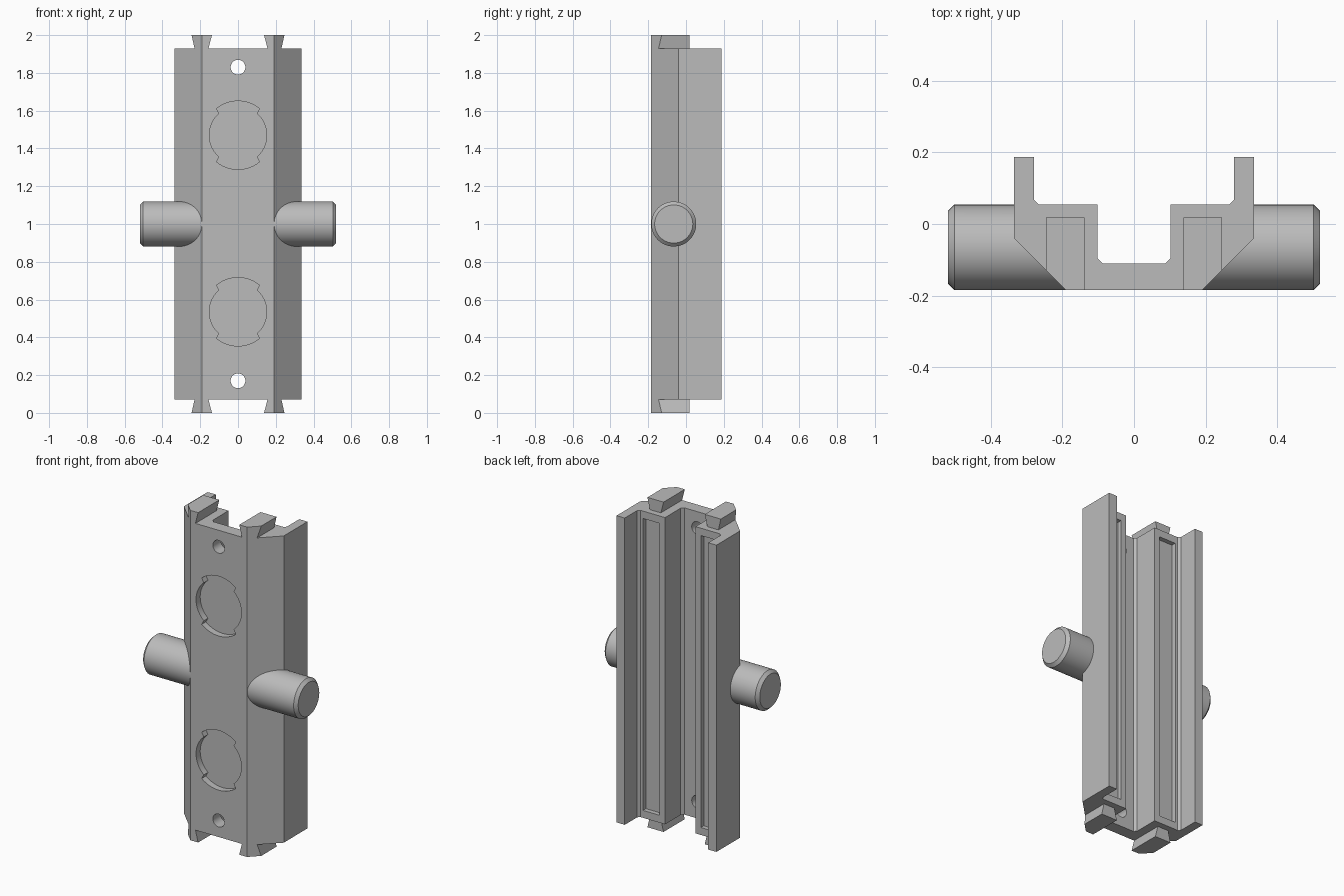
import bpy, bmesh, math
from mathutils import Vector, Matrix

cube = bpy.data.objects.get("Cube")
if cube:
    bpy.data.objects.remove(cube, do_unlink=True)

GREY = (0.5, 0.5, 0.5, 1)
mat = bpy.data.materials.new("plain grey")
mat.use_nodes = True
mat.diffuse_color = GREY
mat.node_tree.nodes["Principled BSDF"].inputs["Base Color"].default_value = GREY

HALF, BODY_BOTTOM, BODY_TOP = 0.335, 0.07, 1.93
FRONT, BACK = -0.185, 0.187


def finish(name, bm):
    bmesh.ops.recalc_face_normals(bm, faces=bm.faces)
    mesh = bpy.data.meshes.new(name)
    bm.to_mesh(mesh)
    bm.free()
    mesh.materials.append(mat)
    ob = bpy.data.objects.new(name, mesh)
    bpy.context.collection.objects.link(ob)
    return ob


def prism(points, axis, start, end):
    """Extrude a flat outline along y or z."""
    bm = bmesh.new()
    if axis == "z":
        verts = [bm.verts.new((a, b, start)) for a, b in points]
        move = Vector((0, 0, end - start))
    else:
        verts = [bm.verts.new((a, start, b)) for a, b in points]
        move = Vector((0, end - start, 0))
    face = bm.faces.new(verts)
    out = bmesh.ops.extrude_face_region(bm, geom=[face])
    bmesh.ops.translate(bm, vec=move, verts=[v for v in out["geom"] if isinstance(v, bmesh.types.BMVert)])
    return bm


def arc(radius, first, last, steps, cz=0):
    angles = [math.radians(first + (last - first) * i / steps) for i in range(steps + 1)]
    return [(radius * math.cos(a), cz + radius * math.sin(a)) for a in angles]


def cut(ob, cutter):
    mod = ob.modifiers.new("cut", "BOOLEAN")
    mod.operation, mod.solver, mod.object = "DIFFERENCE", "EXACT", cutter
    bpy.context.view_layer.objects.active = ob
    bpy.ops.object.modifier_apply(modifier=mod.name)


def smooth(ob):
    bpy.ops.object.select_all(action="DESELECT")
    ob.select_set(True)
    bpy.context.view_layer.objects.active = ob
    bpy.ops.object.shade_smooth_by_angle(angle=math.radians(25))


# Channel-shaped body
half = [(0.19, FRONT), (HALF, -0.04), (HALF, BACK), (0.28, BACK), (0.28, 0.068),
        (0.267, 0.055), (0.102, 0.055), (0.102, -0.095), (0.087, -0.11)]
outline = half + [(-x, y) for x, y in reversed(half)]
body = finish("channel_body", prism(outline, "z", BODY_BOTTOM, BODY_TOP))

# Side pins with chamfered ends
pins = []
for side, label in ((1, "left"), (-1, "right")):
    bm = bmesh.new()
    place = Matrix.Translation((side * 0.355, -0.065, 1)) @ Matrix.Rotation(math.pi / 2, 4, "Y")
    bmesh.ops.create_cone(bm, cap_ends=True, segments=64, radius1=0.119, radius2=0.119,
                          depth=0.33, matrix=place)
    rim = [e for e in bm.edges if all(v.co.x * side > 0.5 for v in e.verts)]
    bmesh.ops.bevel(bm, geom=rim, offset=0.018, segments=1, affect="EDGES")
    pins.append(finish(label + "_pin", bm))

# Cutters: lugged round pockets, screw holes, long rear recesses
cutters = []
for cz in (0.535, 1.47):
    shape = (arc(0.152, -49, 49, 24, cz) + arc(0.181, 51, 129, 20, cz)
             + arc(0.152, 131, 229, 24, cz) + arc(0.181, 231, 309, 20, cz))
    cutters.append(finish("pocket_cutter", prism(shape, "y", -0.3, FRONT + 0.04)))
for cz in (0.17, 1.83):
    ring = arc(0.039, 0, 360, 32, cz)[:-1]
    cutters.append(finish("hole_cutter", prism(ring, "y", -0.3, 0)))
recesses = []
for side in (1, -1):
    rect = [(side * x, z) for x, z in ((0.138, 0.115), (0.25, 0.115), (0.25, 1.885), (0.138, 1.885))]
    recesses.append(finish("recess_cutter", prism(rect, "y", 0.027, 0.12)))

for cutter in cutters + recesses:
    cut(body, cutter)
for pin, cutter in zip(pins, recesses):
    cut(pin, cutter)
for cutter in cutters + recesses:
    bpy.data.objects.remove(cutter, do_unlink=True)
for ob in [body] + pins:
    smooth(ob)

# Dovetail tabs on both ends, trimmed to the slanted body sides
for side, label in ((1, "left"), (-1, "right")):
    for end, root, tip in (("top", BODY_TOP, 2.0), ("bottom", BODY_BOTTOM, 0.0)):
        shape = [(side * x, z) for x, z in ((0.156, root), (0.23, root), (0.246, tip), (0.138, tip))]
        bm = prism(shape, "y", FRONT, 0.018)
        cutting = bmesh.ops.bisect_plane(bm, geom=bm.verts[:] + bm.edges[:] + bm.faces[:],
                                         plane_co=(side * 0.19, FRONT, 0),
                                         plane_no=(side, -1, 0), clear_outer=True)
        edges = [e for e in cutting["geom_cut"] if isinstance(e, bmesh.types.BMEdge)]
        bmesh.ops.holes_fill(bm, edges=edges)
        finish(f"{label}_{end}_tab", bm)
